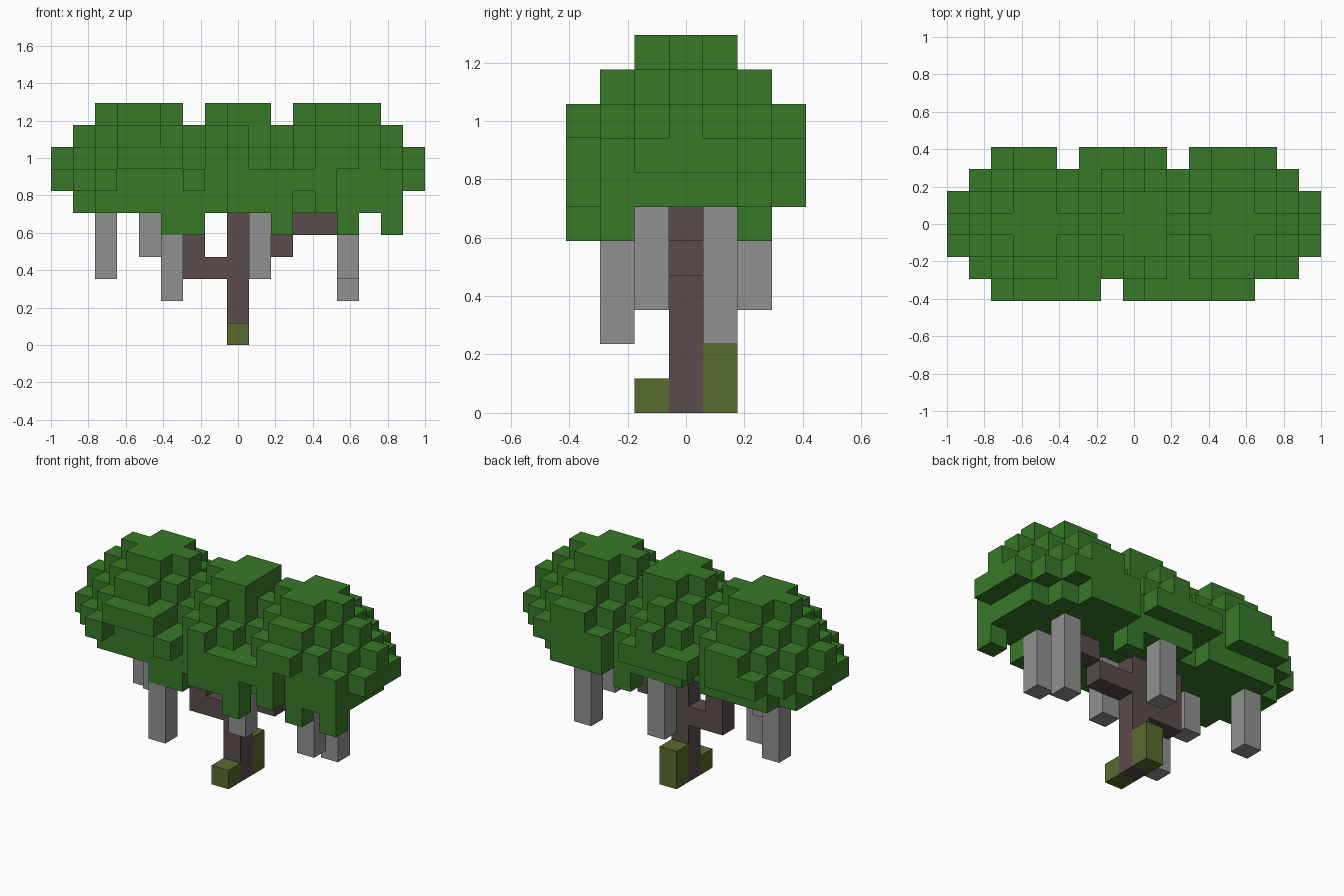
import bpy
import bmesh
from mathutils import Vector

if "Cube" in bpy.data.objects:
    bpy.data.objects.remove(bpy.data.objects["Cube"], do_unlink=True)

UNIT = 2 / 17  # edge of one block


def material(name, color):
    mat = bpy.data.materials.new(name)
    mat.use_nodes = True
    mat.diffuse_color = (*color, 1)
    mat.node_tree.nodes["Principled BSDF"].inputs["Base Color"].default_value = (*color, 1)
    return mat


def block_part(name, cells, mat):
    """Skin a set of grid cells with outward faces, leaving out inner ones."""
    bm = bmesh.new()
    for cell in cells:
        for axis in range(3):
            for sign in (-1, 1):
                step = [0, 0, 0]
                step[axis] = sign
                if tuple(c + s for c, s in zip(cell, step)) in cells:
                    continue
                n = Vector(step)
                u = Vector([float(i == (axis + 1) % 3) for i in range(3)])
                v = n.cross(u)
                mid = Vector(cell) + Vector((0, 0, 0.5)) + n / 2
                corners = (-u - v, u - v, u + v, -u + v)
                bm.faces.new([bm.verts.new((mid + c / 2) * UNIT) for c in corners])
    bmesh.ops.remove_doubles(bm, verts=bm.verts[:], dist=0.001)
    mesh = bpy.data.meshes.new(name)
    bm.to_mesh(mesh)
    bm.free()
    mesh.materials.append(mat)
    obj = bpy.data.objects.new(name, mesh)
    bpy.context.collection.objects.link(obj)


def column(x, y, low, high):
    return {(x, y, z) for z in range(low, high + 1)}


def row(x0, x1, y, z):
    return {(x, y, z) for x in range(x0, x1 + 1)}


leaf_green = material("leaf green", (0.039, 0.19, 0.021))
bark_brown = material("bark brown", (0.1, 0.07, 0.07))
vine_grey = material("vine grey", (0.285, 0.285, 0.285))
moss_olive = material("moss olive", (0.098, 0.145, 0.028))

# Canopy: stepped diamond domes with blunt tips and a flattened underside
STEP_LIMIT = {6: 3, 7: 4, 8: 3, 9: 2, 10: 1}
leaves = set()
for centre in (-5, -4, 0, 4, 5):
    for z, limit in STEP_LIMIT.items():
        reach = 2 if z == 6 else 3
        for dx in range(-reach, reach + 1):
            for y in range(-reach, reach + 1):
                if abs(dx) + abs(y) <= limit:
                    leaves.add((centre + dx, y, z))

# Irregular gaps in the rim
leaves -= row(-5, -3, -3, 7) | row(5, 6, -3, 7) | row(-1, -1, -3, 7) | {(-3, 3, 7)}
# Extra leaves on the rim, the middle crown and the drooping clumps
leaves |= row(-5, -3, -3, 8) | {(-2, -3, 7), (-2, 3, 7)}
leaves |= row(0, 4, -3, 7) | row(0, 2, -3, 6) | {(4, -3, 6)}
leaves |= row(3, 5, 3, 6) | {(2, -2, 6), (-2, -2, 6), (2, 2, 6)}
leaves |= row(0, 1, 1, 10) | row(0, 1, -1, 10)
leaves |= row(-3, -2, -2, 5) | {(2, -3, 5), (5, -2, 5), (2, 2, 5)}
leaves |= column(7, -2, 5, 7)
block_part("canopy", leaves, leaf_green)

# Trunk with two stepped branches
wood = column(0, 0, 0, 6) | row(-2, -1, 0, 3) | column(-2, 0, 3, 5)
wood |= row(1, 2, 0, 4) | row(3, 4, 0, 5)
block_part("trunk", wood, bark_brown)

# Hanging vines
vines = set()
for x, y, low, high in ((-6, 1, 3, 5), (-4, -1, 4, 5), (-3, -2, 2, 4), (1, -1, 3, 5),
                        (5, -1, 3, 5), (5, 1, 2, 5), (0, 2, 3, 5)):
    vines |= column(x, y, low, high)
block_part("hanging_vines", vines, vine_grey)

# Mossy growth beside the trunk
block_part("base_moss", column(0, -1, 0, 0) | column(0, 1, 0, 1), moss_olive)
